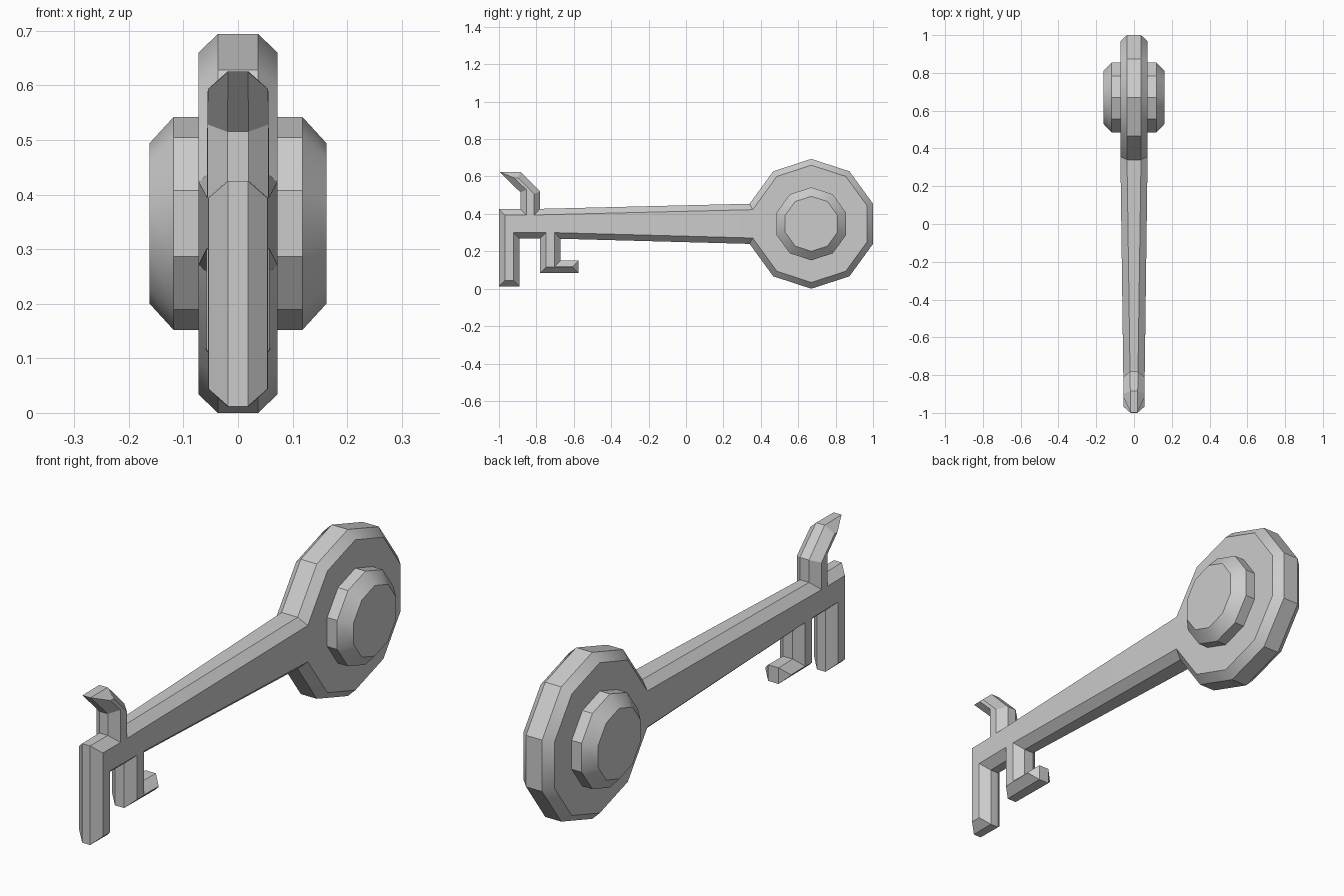
import bpy, bmesh
from math import sin, cos, radians
from mathutils import Vector

if "Cube" in bpy.data.objects:
    bpy.data.objects.remove(bpy.data.objects["Cube"])

HEAD = Vector((0.67, 0.347))   # centre of the round head in (y, z)
INSET = 0.032                  # bevel width seen from the side


def decagon(r):
    return [HEAD + Vector((cos(radians(198 + 36 * k)), sin(radians(198 + 36 * k)))) * r
            for k in range(10)]


def inset(points, d):
    """Mitred inward offset of a counter-clockwise outline."""
    result = []
    for i, p in enumerate(points):
        a = (p - points[i - 1]).normalized()
        b = (points[(i + 1) % len(points)] - p).normalized()
        na, nb = Vector((-a.y, a.x)), Vector((-b.y, b.x))
        result.append(p + (na + nb) * (d / (1 + na.dot(nb))))
    return result


def finish(name, bm):
    bmesh.ops.recalc_face_normals(bm, faces=bm.faces)
    mesh = bpy.data.meshes.new(name)
    bm.to_mesh(mesh)
    bm.free()
    ob = bpy.data.objects.new(name, mesh)
    bpy.context.collection.objects.link(ob)
    bpy.ops.object.select_all(action='DESELECT')
    ob.select_set(True)
    bpy.context.view_layer.objects.active = ob
    bpy.ops.object.shade_smooth_by_angle(angle=radians(30))
    return ob


def loft(name, rings, caps):
    """Join matching rings of 3D points, then cap both ends."""
    bm = bmesh.new()
    loops = [[bm.verts.new(p) for p in ring] for ring in rings]
    n = len(loops[0])
    for a, b in zip(loops, loops[1:]):
        for i in range(n):
            j = (i + 1) % n
            bm.faces.new((a[i], a[j], b[j], b[i]))
    for loop in (loops[0], loops[-1]):
        for cap in caps:
            bm.faces.new([loop[i] for i in cap])
    return finish(name, bm)


# Key body outline: head, hook, front leg, rear leg with foot
outline = decagon(0.347) + [Vector(p) for p in (
    (-0.78, 0.427), (-0.78, 0.52), (-0.885, 0.625), (-0.998, 0.625),
    (-0.885, 0.515), (-0.885, 0.425), (-1, 0.425), (-1, 0.012),
    (-0.89, 0.012), (-0.89, 0.268), (-0.78, 0.268), (-0.78, 0.083),
    (-0.575, 0.083), (-0.575, 0.15), (-0.67, 0.15), (-0.67, 0.267))]
inner = inset(outline, INSET)


def ring(points, side, tip, root):
    """Place an outline in 3D, tapering its half thickness along y."""
    return [(side * (tip + (root - tip) * min(1, (p.x + 1) / 1.34)), p.x, p.y)
            for p in points]


n = len(outline)
loft("key_body",
     [ring(inner, -1, 0.054, 0.072), ring(outline, -1, 0.018, 0.037),
      ring(outline, 1, 0.018, 0.037), ring(inner, 1, 0.054, 0.072)],
     [list(range(10)), list(range(9, n)) + [0]])

# Bevelled boss through the head
loft("head_boss",
     [[(x, p.x, p.y) for p in decagon(r)] for x, r in
      ((-0.162, 0.147), (-0.118, 0.195), (0.118, 0.195), (0.162, 0.147))],
     [list(range(10))])
